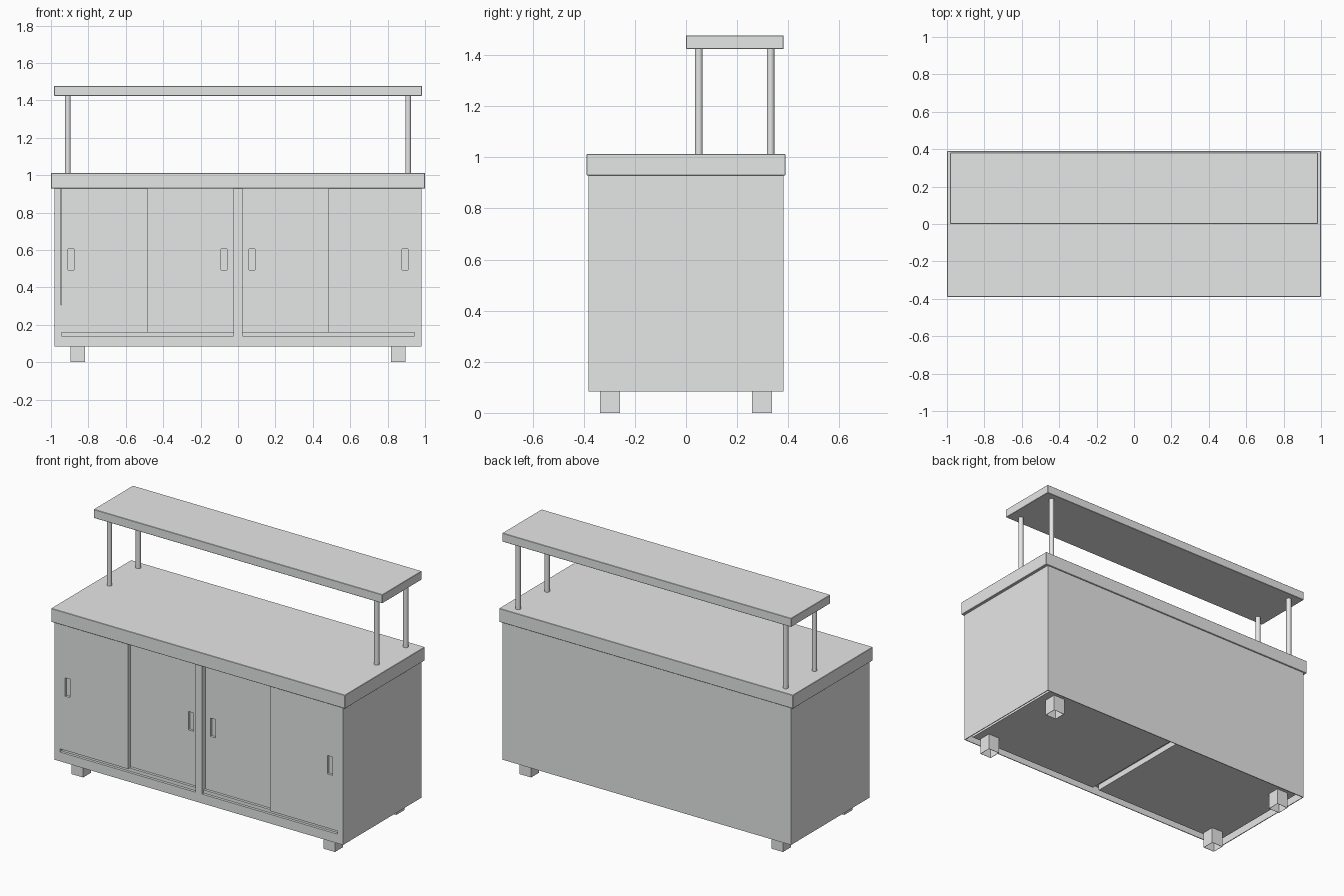
import bpy, bmesh, math
from mathutils import Vector

if "Cube" in bpy.data.objects:
    bpy.data.objects.remove(bpy.data.objects["Cube"])

steel = bpy.data.materials.new("brushed_steel_grey")
steel.diffuse_color = (0.785, 0.8, 0.792, 1)
steel.use_nodes = True
steel.node_tree.nodes["Principled BSDF"].inputs["Base Color"].default_value = steel.diffuse_color


def finish(name, bm, bevel=0.0):
    bmesh.ops.recalc_face_normals(bm, faces=bm.faces)
    me = bpy.data.meshes.new(name)
    bm.to_mesh(me)
    bm.free()
    me.materials.append(steel)
    ob = bpy.data.objects.new(name, me)
    bpy.context.collection.objects.link(ob)
    if bevel:
        mod = ob.modifiers.new("soft_edge", 'BEVEL')
        mod.width = bevel
        mod.segments = 1
    return ob


def box_mesh(lo, hi):
    lo, hi = Vector(lo), Vector(hi)
    bm = bmesh.new()
    bmesh.ops.create_cube(bm, size=1)
    for v in bm.verts:
        v.co = Vector([lo[i] if v.co[i] < 0 else hi[i] for i in range(3)])
    bm.normal_update()
    return bm


def box(name, lo, hi, bevel=0.0):
    return finish(name, box_mesh(lo, hi), bevel)


def pocket(bm, direction, lo, hi, depth):
    """Sink a rectangular recess into the face looking along direction."""
    d = Vector(direction)
    axes = [i for i in range(3) if abs(d[i]) < 0.5]
    for i, k in enumerate(axes):
        n = Vector((0, 0, 0))
        n[k] = 1
        for val in (lo[i], hi[i]):
            bmesh.ops.bisect_plane(bm, geom=bm.verts[:] + bm.edges[:] + bm.faces[:],
                                   plane_co=n * val, plane_no=n)
    bm.normal_update()
    level = max(v.co.dot(d) for v in bm.verts)
    faces = []
    for f in bm.faces:
        c = f.calc_center_median()
        if (abs(f.normal.dot(d)) > 0.9 and abs(c.dot(d) - level) < 1e-4
                and all(lo[i] < c[k] < hi[i] for i, k in enumerate(axes))):
            faces.append(f)
    new = bmesh.ops.extrude_face_region(bm, geom=faces)["geom"]
    for v in new:
        if isinstance(v, bmesh.types.BMVert):
            v.co -= d * depth
    # remove the old lid so the recess is open
    old = [f for f in faces if f.is_valid]
    if old:
        bmesh.ops.delete(bm, geom=old, context='FACES')
    bm.normal_update()


# cabinet shell: two door openings in front, recessed underside
bm = box_mesh((-0.982, -0.382, 0.083), (0.982, 0.382, 0.932))
for x0, x1 in ((-0.945, -0.023), (0.023, 0.945)):
    pocket(bm, (0, -1, 0), (x0, 0.14), (x1, 0.929), 0.085)
pocket(bm, (0, 0, -1), (-0.977, -0.377), (0.977, 0.377), 0.054)
finish("cabinet", bm)

# worktop and raised shelf
box("worktop", (-1, -0.389, 0.929), (1, 0.389, 1.012), 0.002)
box("upper_shelf", (-0.983, 0.0, 1.424), (0.983, 0.382, 1.477), 0.002)

for side, s in (("left", -1), ("right", 1)):
    def mirrored(a, b):
        return min(a * s, b * s), max(a * s, b * s)

    # sliding doors with sunken grips; the outer door is flush with the frame
    for kind, a, b, grip, front in (("outer", 0.483, 0.945, 0.893, -0.381),
                                    ("inner", 0.023, 0.51, 0.075, -0.35)):
        x0, x1 = mirrored(a, b)
        bm = box_mesh((x0, front, 0.159), (x1, front + 0.025, 0.929))
        pocket(bm, (0, -1, 0), (grip * s - 0.017, 0.492), (grip * s + 0.017, 0.605), 0.015)
        finish(f"{side}_{kind}_door", bm)

    # bottom door track
    x0, x1 = mirrored(0.023, 0.943)
    box(f"{side}_door_track", (x0, -0.366, 0.139), (x1, -0.30, 0.16))

    # compartment floor seen from below
    x0, x1 = mirrored(0.023, 0.945)
    box(f"{side}_compartment_floor", (x0, -0.35, 0.1), (x1, 0.376, 0.138))

    for end, fy, py in (("front", -0.298, 0.05), ("back", 0.298, 0.331)):
        # square tube foot, open below
        fx = 0.857 * s
        bm = box_mesh((fx - 0.039, fy - 0.039, 0), (fx + 0.039, fy + 0.039, 0.102))
        pocket(bm, (0, 0, -1), (fx - 0.037, fy - 0.037), (fx + 0.037, fy + 0.037), 0.08)
        finish(f"{side}_{end}_foot", bm)

        # round shelf post
        bpy.ops.mesh.primitive_cylinder_add(vertices=24, radius=0.015, depth=0.424,
                                            location=(0.91 * s, py, 1.219))
        post = bpy.context.object
        post.name = f"{side}_{end}_shelf_post"
        post.data.materials.append(steel)
        bpy.ops.object.shade_smooth_by_angle(angle=math.radians(40))
